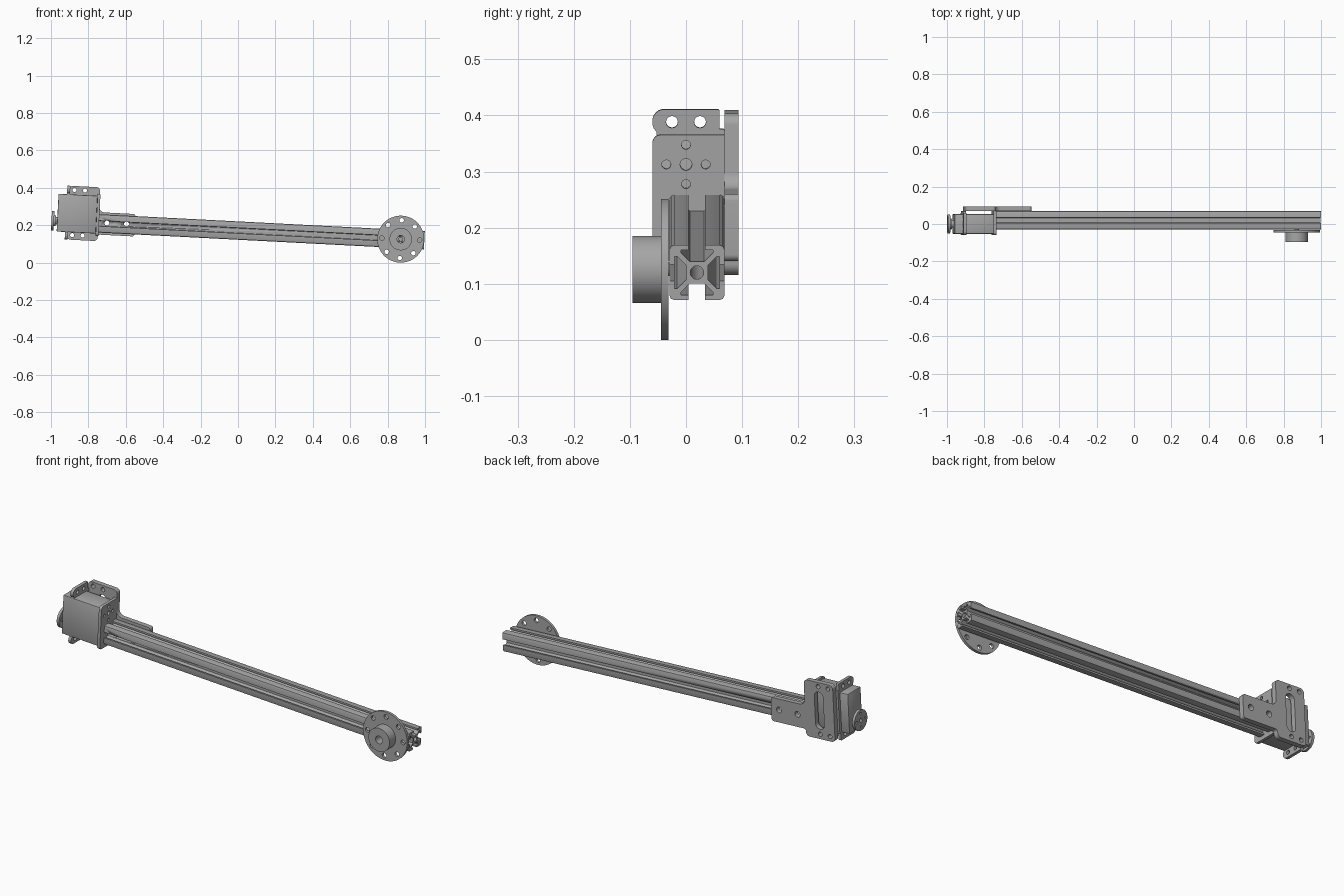
import bpy, bmesh, math
from mathutils import Matrix, Vector

if "Cube" in bpy.data.objects:
    bpy.data.objects.remove(bpy.data.objects["Cube"], do_unlink=True)

# One grey for the whole assembly
grey = bpy.data.materials.new("machined grey")
grey.use_nodes = True
colour = (0.38, 0.38, 0.38, 1)
grey.diffuse_color = colour
grey.node_tree.nodes["Principled BSDF"].inputs["Base Color"].default_value = colour

# Parts are laid out along a level beam, then the arm is tilted about its end
TILT = Matrix.Translation((0.9965, 0, 0.12)) @ Matrix.Rotation(math.radians(2.95), 4, 'Y')
SCREEN = {'X': lambda u, v, w: (w, u, v),   # outline in y, z
          'Y': lambda u, v, w: (u, w, v)}   # outline in x, z


def finish(name, bm, tilt=True):
    bmesh.ops.remove_doubles(bm, verts=bm.verts, dist=1e-5)
    bmesh.ops.recalc_face_normals(bm, faces=bm.faces)
    if tilt:
        bm.transform(TILT)
    mesh = bpy.data.meshes.new(name)
    bm.to_mesh(mesh)
    bm.free()
    mesh.materials.append(grey)
    ob = bpy.data.objects.new(name, mesh)
    bpy.context.scene.collection.objects.link(ob)
    bpy.ops.object.select_all(action='DESELECT')
    ob.select_set(True)
    bpy.context.view_layer.objects.active = ob
    bpy.ops.object.shade_smooth_by_angle(angle=math.radians(30))
    return ob


def circle(u, v, r, n=32):
    return [(u + r * math.cos(2 * math.pi * i / n), v + r * math.sin(2 * math.pi * i / n))
            for i in range(n)]


def rounded(corners, n=6):
    """Fillet each (u, v, radius) corner of an outline."""
    out = []
    for i, (u, v, r) in enumerate(corners):
        p = Vector((u, v))
        a = (Vector(corners[i - 1][:2]) - p).normalized()
        b = (Vector(corners[(i + 1) % len(corners)][:2]) - p).normalized()
        if r == 0:
            out.append((u, v))
            continue
        half = a.angle(b) / 2
        centre = p + (a + b).normalized() * r / math.sin(half)
        t = r / math.tan(half)
        start, end = p + a * t - centre, p + b * t - centre
        out += [tuple(centre + start.lerp(end, k / n).normalized() * r) for k in range(n + 1)]
    return out


def box_outline(u0, u1, v0, v1, r):
    return rounded([(u0, v0, r), (u1, v0, r), (u1, v1, r), (u0, v1, r)])


def extrude(name, axis, lo, hi, outline, holes=()):
    """Extrude a flat outline with holes between lo and hi on an axis."""
    curve = bpy.data.curves.new(name + "_outline", 'CURVE')
    curve.dimensions = '2D'
    curve.fill_mode = 'BOTH'
    curve.extrude = (hi - lo) / 2
    for loop in [outline, *holes]:
        spline = curve.splines.new('POLY')
        spline.points.add(len(loop) - 1)
        for point, (u, v) in zip(spline.points, loop):
            point.co = (u, v, 0, 1)
        spline.use_cyclic_u = True
    temp = bpy.data.objects.new(name + "_outline", curve)
    mesh = bpy.data.meshes.new_from_object(temp)
    bm = bmesh.new()
    bm.from_mesh(mesh)
    for vert in bm.verts:
        u, v, w = vert.co
        vert.co = SCREEN[axis](u, v, w + (lo + hi) / 2)
    bpy.data.objects.remove(temp)
    bpy.data.curves.remove(curve)
    bpy.data.meshes.remove(mesh)
    return finish(name, bm)


# Slotted beam: a quarter of the section, repeated four times round the bore
unit, mid_y, end = 0.0049, 0.0195, -1.742
half_corner = [(4, 2.6), (7.2, 5.8), (8.2, 5.8), (8.2, 3), (10, 3), (10, 8.3), (9.5, 9.5)]
quarter = half_corner + [(v, u) for u, v in reversed(half_corner[:-1])]
section = []
for turn in range(4):
    c, s = round(math.cos(turn * math.pi / 2)), round(math.sin(turn * math.pi / 2))
    section += [(mid_y + unit * (c * u - s * v), unit * (s * u + c * v)) for u, v in quarter]
beam = extrude("slotted_beam", 'X', end, 0, section, [circle(mid_y, 0, 0.012, 20)])

# Bolt holes drilled through beam and bracket tail
BOLTS = (-1.70, -1.595)
for i, x in enumerate(BOLTS):
    drill = extrude(f"bolt_drill_{i}", 'Y', -0.2, 0.2, circle(x, 0.004, 0.013, 20))
    drill.hide_render = True
    drill.hide_set(True)
    cut = beam.modifiers.new("bolt hole", 'BOOLEAN')
    cut.operation = 'DIFFERENCE'
    cut.solver = 'EXACT'
    cut.object = drill

# Rear bracket plate with a tail along the beam and a long slot
left, right, tail = -1.91, -1.745, -1.55
low, high, arm = -0.095, 0.193, 0.06
plate = rounded([(left, low, 0.02), (right, low, 0.02), (right, -arm, 0.012),
                 (tail, -arm, 0.012), (tail, arm, 0.012), (right, arm, 0.03),
                 (right, high, 0.02), (left, high, 0.02)])
holes = [box_outline(-1.852, -1.802, -0.045, 0.145, 0.0249)]
holes += [circle(x, z, 0.011, 20) for x in (-1.882, -1.826) for z in (-0.07, 0.172)]
holes += [circle(x, 0.004, 0.015, 20) for x in BOLTS]
extrude("rear_bracket_plate", 'Y', 0.0685, 0.094, plate, holes)

# Cross plate between motor and beam, with a cross of holes
hub_z, step = 0.103, 0.035
cross = [circle(0, hub_z, 0.0105, 20)]
cross += [circle(y, hub_z + z, 0.008, 16)
          for y, z in ((step, 0), (-step, 0), (0, step), (0, -step))]
extrude("cross_plate", 'X', -1.757, end,
        rounded([(-0.06, -0.068, 0.015), (0.0685, -0.068, 0),
                 (0.0685, 0.156, 0), (-0.06, 0.156, 0.015)]), cross)

# Motor case and its mounting ears
bm = bmesh.new()
bmesh.ops.create_cube(bm, size=1, matrix=Matrix.Translation((-1.8615, 0, 0.046))
                      @ Matrix.Diagonal((0.209, 0.106, 0.202, 1)))
bmesh.ops.bevel(bm, geom=bm.edges[:], offset=0.004, segments=2, affect='EDGES', profile=0.5)
finish("motor_case", bm)
for name, z0, z1 in (("upper", 0.148, high), ("lower", low, -0.05)):
    z = (z0 + z1) / 2
    extrude(f"{name}_motor_ear", 'X', -1.921, -1.905,
            rounded([(-0.06, z0, 0.021), (0.06, z0, 0.004),
                     (0.06, z1, 0.004), (-0.06, z1, 0.021)]),
            [circle(y, z, 0.0105, 20) for y in (-0.025, 0.025)])
extrude("ear_strip", 'X', -1.921, -1.905, box_outline(-0.053, 0.0685, -0.06, 0.158, 0.003))

# Output shaft and round horn
extrude("output_shaft", 'X', -1.984, -1.96, circle(0, 0.002, 0.02))
extrude("horn_collar", 'X', -1.984, -1.974, circle(0, 0.002, 0.029))
extrude("round_horn", 'X', -1.9965, -1.983, circle(0, 0.002, 0.052, 40),
        [circle(0, 0.002, 0.01, 16)]
        + [circle(y, 0.002 + z, 0.006, 12)
           for y, z in ((0.034, 0), (-0.034, 0), (0, 0.034), (0, -0.034))])

# Flanged hub near the far end of the beam
hx, hz = -0.1266, -0.001
bore = circle(hx, hz, 0.02, 24)
ring = [circle(u, v, 0.012, 20) for u, v in circle(hx, hz, 0.101, 8)]
extrude("hub_flange", 'Y', -0.0445, -0.031, circle(hx, hz, 0.1255, 64), [bore] + ring)
extrude("hub_boss", 'Y', -0.095, -0.0445, circle(hx, hz, 0.06, 48), [bore])
extrude("hub_screw", 'Y', -0.055, -0.029, circle(hx, hz, 0.012, 20))
